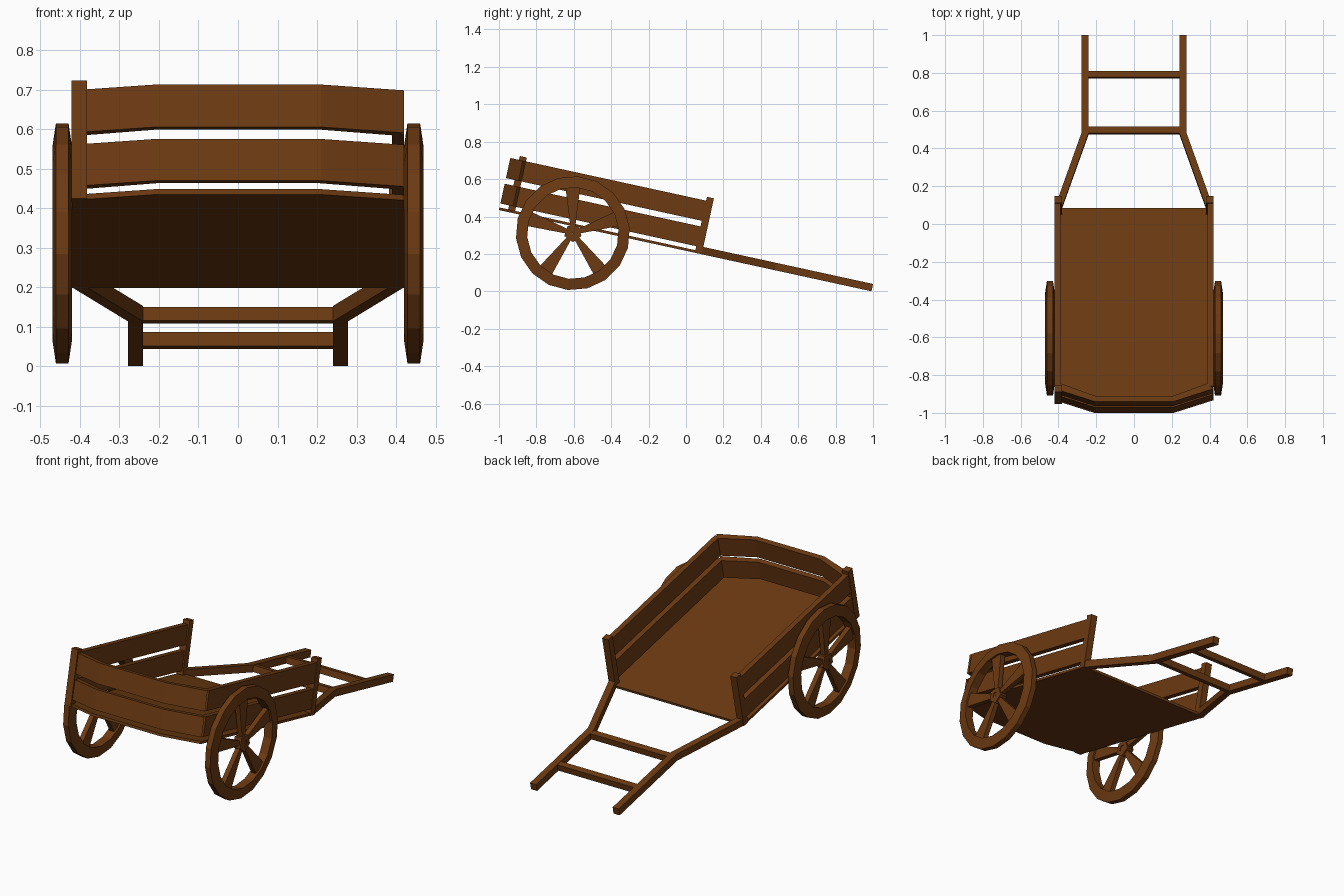
import bpy, bmesh, math
from mathutils import Matrix, Vector

if "Cube" in bpy.data.objects:
    bpy.data.objects.remove(bpy.data.objects["Cube"])

wood = bpy.data.materials.new("wood")
wood.diffuse_color = (0.15, 0.042, 0.006, 1)
wood.use_nodes = True
wood.node_tree.nodes["Principled BSDF"].inputs["Base Color"].default_value = wood.diffuse_color

# The whole cart body is built level, then tipped forward onto its handles
TILT = Matrix.Translation((0, 0, 0.2165)) @ Matrix.Rotation(math.radians(-12.3), 4, 'X')


def finish(name, bm, matrix):
    bm.transform(matrix)
    bmesh.ops.recalc_face_normals(bm, faces=bm.faces)
    me = bpy.data.meshes.new(name)
    bm.to_mesh(me)
    bm.free()
    me.materials.append(wood)
    ob = bpy.data.objects.new(name, me)
    bpy.context.collection.objects.link(ob)
    return ob


def extrude(bm, pts, vec):
    face = bm.faces.new([bm.verts.new(p) for p in pts])
    res = bmesh.ops.extrude_face_region(bm, geom=[face])
    moved = [g for g in res["geom"] if isinstance(g, bmesh.types.BMVert)]
    bmesh.ops.translate(bm, verts=moved, vec=vec)


def slab(name, outline, z0, z1):
    """Plan outline raised from z0 to z1 in the tilted cart frame."""
    bm = bmesh.new()
    extrude(bm, [(x, y, z0) for x, y in outline], (0, 0, z1 - z0))
    return finish(name, bm, TILT)


def bar(name, x0, x1, y0, y1, z0, z1):
    return slab(name, [(x0, y0), (x1, y0), (x1, y1), (x0, y1)], z0, z1)


# Floor with a bowed rear edge
REAR = [(-0.42, -0.955), (-0.21, -1.0235), (0.21, -1.0235), (0.42, -0.955)]
slab("floor", REAR + [(0.42, 0.084), (-0.42, 0.084)], 0, 0.014)

# Bowed rear boards and straight side boards, two rows
T = 0.03
inner = [(x * (0.39 / 0.42 if abs(x) > 0.3 else 0.98), y + T) for x, y in reversed(REAR)]
for row, (z0, z1) in {"lower": (0.036, 0.144), "upper": (0.175, 0.285)}.items():
    slab(row + "_rear_board", REAR + inner, z0, z1)
    for s, side in ((-1, "left"), (1, "right")):
        bar(f"{row}_{side}_side_board", s * 0.39, s * 0.42, -0.94, 0.05, z0, z1)

# Corner posts: two at the handle end, one at the rear left
for s, side in ((-1, "left"), (1, "right")):
    bar(side + "_handle_post", s * 0.382, s * 0.422, 0.048, 0.086, 0, 0.306)
bar("rear_left_post", -0.422, -0.382, -0.976, -0.938, 0, 0.306)

# Handles that bend inward, joined by two crossbars
for s, side in ((-1, "left"), (1, "right")):
    path = [(0.42, 0.08), (0.278, 0.485), (0.278, 1.015),
            (0.24, 1.015), (0.24, 0.485), (0.382, 0.08)]
    slab(side + "_handle", [(s * x, y) for x, y in path], 0, 0.04)
for name, y in (("inner_crossbar", 0.485), ("outer_crossbar", 0.787)):
    bar(name, -0.245, 0.245, y, y + 0.034, 0.002, 0.038)

# Wheels: bevelled rim, five flared spokes, pentagonal hub
SEG = 18


def ring(bm, profile, n, phase=0.0):
    """Sweep a closed (x, radius) profile around the x axis."""
    loops = []
    for i in range(n):
        a = phase + math.tau * i / n
        loops.append([bm.verts.new((x, r * math.cos(a), r * math.sin(a))) for x, r in profile])
    m = len(profile)
    for i in range(n):
        p, q = loops[i], loops[(i + 1) % n]
        for j in range(m):
            k = (j + 1) % m
            bm.faces.new((p[j], p[k], q[k], q[j]))


for s, side in ((-1, "left"), (1, "right")):
    place = Matrix.Translation((s * 0.445, -0.605, 0.311))
    bm = bmesh.new()
    ring(bm, [(-0.025, 0.245), (-0.016, 0.305), (0.016, 0.305), (0.025, 0.245)],
         SEG, math.radians(5))
    finish(side + "_wheel_rim", bm, place)

    bm = bmesh.new()
    ring(bm, [(-0.022, 0.02), (-0.022, 0.048), (0.022, 0.048), (0.022, 0.02)],
         5, math.radians(54))
    finish(side + "_wheel_hub", bm, place)

    bm = bmesh.new()
    ring(bm, [(-0.018, 0.001), (-0.018, 0.021), (0.018, 0.021), (0.018, 0.001)], 10)
    finish(side + "_axle_pin", bm, place)

    bm = bmesh.new()
    for i in range(5):
        rot = Matrix.Rotation(math.radians(72 * i), 3, 'X')
        pts = [(-0.014, -0.013, 0.035), (-0.014, 0.013, 0.035),
               (-0.014, 0.04, 0.25), (-0.014, -0.04, 0.25)]
        extrude(bm, [rot @ Vector(p) for p in pts], (0.028, 0, 0))
    finish(side + "_wheel_spokes", bm, place)
